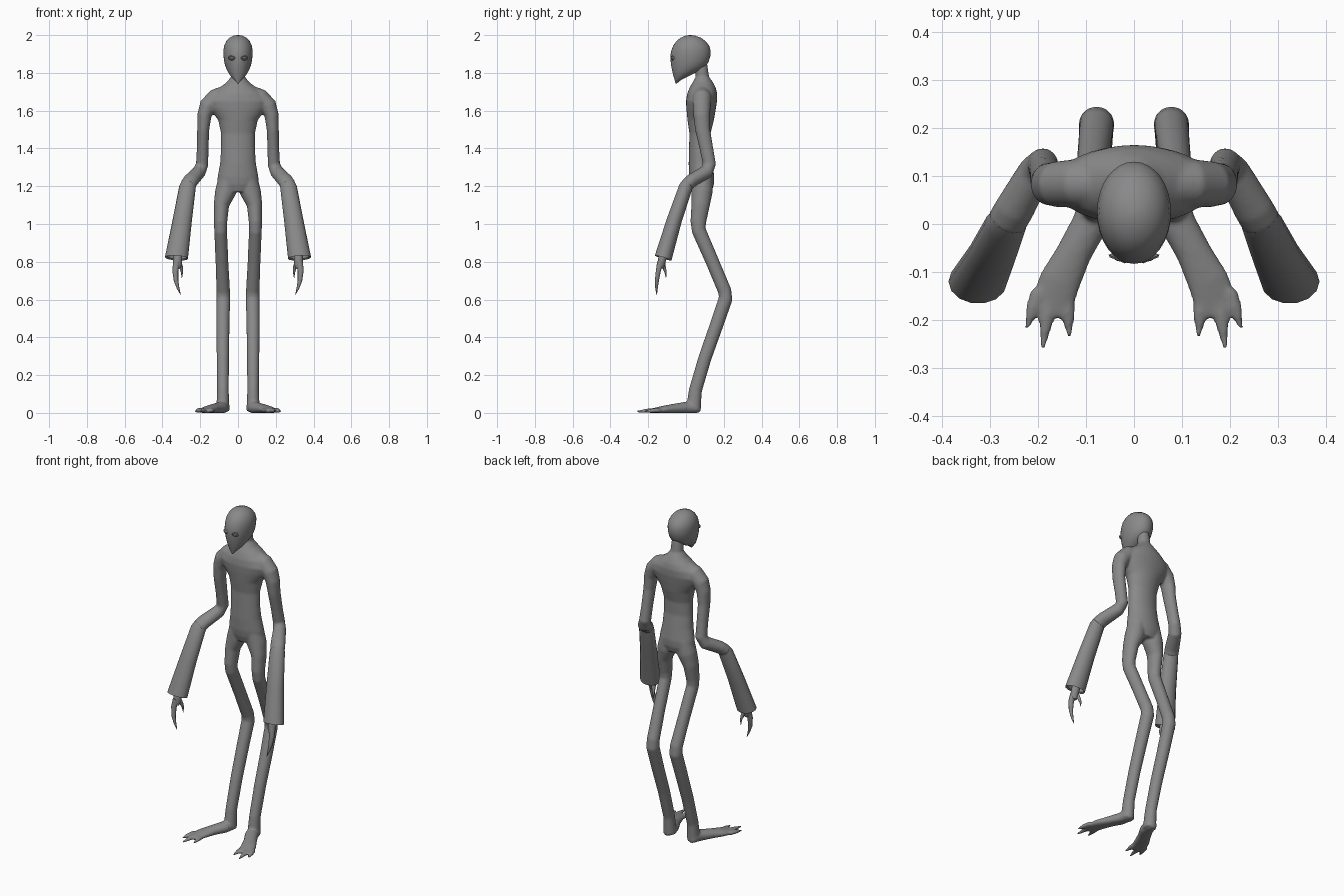
import bpy, bmesh, math
from mathutils import Vector, Matrix

skin = bpy.data.materials.new("grey skin")
skin.diffuse_color = (0.25, 0.25, 0.25, 1)


def loft(bm, rings, axis=None, sides=20, mirror=1):
    """Skin elliptical rings (x, y, z, half width, half depth) along their path."""
    pts = [Vector(r[:3]) for r in rings]
    loops = []
    for i, r in enumerate(rings):
        t = Vector(axis) if axis else pts[min(i + 1, len(pts) - 1)] - pts[max(i - 1, 0)]
        t.normalize()
        u = (Vector((1, 0, 0)) - t * t.x).normalized()
        v = t.cross(u)
        loop = []
        for k in range(sides):
            a = 2 * math.pi * k / sides
            p = pts[i] + u * math.cos(a) * r[3] + v * math.sin(a) * r[4]
            loop.append(bm.verts.new((p.x * mirror, p.y, max(p.z, 0))))
        loops.append(loop)
    faces = [bm.faces.new((p[k], p[(k + 1) % sides], q[(k + 1) % sides], q[k]))
             for p, q in zip(loops, loops[1:]) for k in range(sides)]
    faces += [bm.faces.new(loops[0]), bm.faces.new(loops[-1])]
    bmesh.ops.recalc_face_normals(bm, faces=faces)


def finish(bm, name, angle=50):
    me = bpy.data.meshes.new(name)
    bm.to_mesh(me)
    bm.free()
    me.materials.append(skin)
    ob = bpy.data.objects.new(name, me)
    bpy.context.collection.objects.link(ob)
    bpy.ops.object.select_all(action='DESELECT')
    ob.select_set(True)
    bpy.context.view_layer.objects.active = ob
    bpy.ops.object.shade_smooth_by_angle(angle=math.radians(angle))
    return ob


# Body: torso, neck, upper arms, legs and feet fused into one smooth skin
body = bmesh.new()
torso = [(1.17, .075, .035, .135), (1.21, .11, .022, .148), (1.25, .108, .016, .15),
         (1.32, .095, .014, .14), (1.40, .09, .016, .128), (1.48, .09, .018, .13),
         (1.55, .105, .008, .148), (1.61, .15, .002, .158), (1.65, .168, .0, .164),
         (1.69, .14, .006, .165), (1.72, .10, .018, .158), (1.75, .06, .035, .143),
         (1.78, .036, .052, .122), (1.83, .034, .045, .115), (1.86, .03, .045, .11)]
loft(body, [(0, (f + b) / 2, z, w, (b - f) / 2) for z, w, f, b in torso], axis=(0, 0, 1), sides=32)
for s in (1, -1):
    # shoulder, upper arm, elbow
    loft(body, [(.06, .085, 1.685, .05, .05), (.12, .085, 1.665, .05, .05),
                (.16, .083, 1.625, .046, .048), (.178, .083, 1.575, .038, .044),
                (.184, .088, 1.50, .032, .04), (.187, .108, 1.40, .031, .036),
                (.19, .124, 1.315, .033, .035), (.205, .11, 1.277, .036, .037),
                (.25, .03, 1.23, .042, .036), (.266, .003, 1.205, .042, .036)], mirror=s)
    # thigh and shin
    loft(body, [(.05, .085, 1.25, .05, .055), (.066, .085, 1.17, .056, .056),
                (.088, .077, 1.10, .041, .049), (.092, .065, 1.01, .035, .042),
                (.092, .068, .965, .034, .038), (.085, .14, .80, .034, .036),
                (.078, .205, .645, .036, .036), (.078, .21, .605, .037, .037),
                (.08, .16, .46, .035, .036), (.08, .10, .29, .033, .035),
                (.08, .05, .12, .031, .035), (.08, .042, .05, .034, .038),
                (.08, .04, .01, .036, .038)], mirror=s)
    # foot and toes
    loft(body, [(.079, .068, .02, .022, .02), (.08, .045, .028, .036, .03),
                (.092, .0, .026, .038, .033), (.125, -.06, .022, .037, .027),
                (.155, -.12, .017, .044, .021), (.168, -.16, .013, .046, .015),
                (.175, -.188, .01, .038, .011)], axis=(.42, -.9, 0), mirror=s)
    for x0, x1, y1 in ((.142, .134, -.236), (.175, .191, -.262), (.198, .224, -.218)):
        loft(body, [(x0, -.14, .014, .018, .014), ((x0 + x1) / 2, (y1 - .14) / 2, .012, .016, .012),
                    (x1, y1, .006, .005, .006)], sides=12, mirror=s)
ob = finish(body, "body")
m = ob.modifiers.new("Fuse", 'REMESH')
m.mode = 'VOXEL'
m.voxel_size = .006
m.use_smooth_shade = True
m = ob.modifiers.new("Soften", 'SMOOTH')
m.factor = .5
m.iterations = 7

# Head: rounded skull tapering to a pointed chin
head = bmesh.new()
skull = [(1.745, .004, -.056, -.048), (1.765, .022, -.061, -.022), (1.785, .041, -.067, .02),
         (1.81, .056, -.073, .07), (1.835, .067, -.078, .105), (1.86, .073, -.081, .12),
         (1.89, .077, -.083, .129), (1.92, .077, -.077, .13), (1.945, .073, -.067, .122),
         (1.968, .062, -.051, .104), (1.986, .045, -.029, .079), (1.997, .022, -.002, .048),
         (2.0, .004, .018, .026)]
loft(head, [(0, (f + b) / 2, z, w, (b - f) / 2) for z, w, f, b in skull], axis=(0, 0, 1), sides=32)
finish(head, "head", 60)

for s, side in ((1, "left"), (-1, "right")):
    # Eye: flat ball with a lid rim
    eye = bmesh.new()
    place = Matrix.Translation((s * .033, -.071, 1.879)) @ Matrix.Rotation(s * .38, 4, 'Z')
    bmesh.ops.create_uvsphere(eye, u_segments=16, v_segments=8, radius=1,
                              matrix=place @ Matrix.Diagonal((.014, .006, .006, 1)))
    rim = [[eye.verts.new(place @ Vector(((.017 + .004 * math.cos(b)) * math.cos(a),
                                          .004 * math.sin(b) - .001,
                                          (.009 + .004 * math.cos(b)) * math.sin(a))))
            for b in (0, 1.57, 3.14, 4.71)] for a in [i * math.pi / 8 for i in range(16)]]
    new = [eye.faces.new((rim[i - 1][j - 1], rim[i][j - 1], rim[i][j], rim[i - 1][j]))
           for i in range(16) for j in range(4)]
    bmesh.ops.recalc_face_normals(eye, faces=new)
    finish(eye, side + "_eye", 80)

    # Flared, hollow forearm sleeve
    sleeve = bmesh.new()
    loft(sleeve, [(.262, .015, 1.23, .034, .028), (.267, .0, 1.20, .044, .037),
                  (.295, -.062, 1.02, .051, .041), (.326, -.121, .82, .061, .047),
                  (.325, -.119, .826, .052, .038), (.312, -.094, .91, .042, .032)],
         axis=(.06, -.25, -.85), sides=14, mirror=s)
    finish(sleeve, side + "_sleeve", 40)

    # Hand: palm with curved claws
    hand = bmesh.new()
    loft(hand, [(.313, -.10, .90, .022, .022), (.32, -.125, .82, .024, .022),
                (.321, -.132, .785, .024, .02), (.32, -.135, .765, .014, .014)], sides=12, mirror=s)
    loft(hand, [(.323, -.135, .80, .02, .018), (.332, -.146, .755, .016, .014),
                (.328, -.154, .70, .012, .011), (.317, -.156, .66, .007, .007),
                (.304, -.155, .625, .001, .001)], sides=10, mirror=s)
    loft(hand, [(.311, -.125, .80, .012, .014), (.301, -.116, .77, .01, .01),
                (.297, -.108, .745, .006, .006), (.297, -.106, .715, .001, .001)], sides=10, mirror=s)
    finish(hand, side + "_hand", 60)
